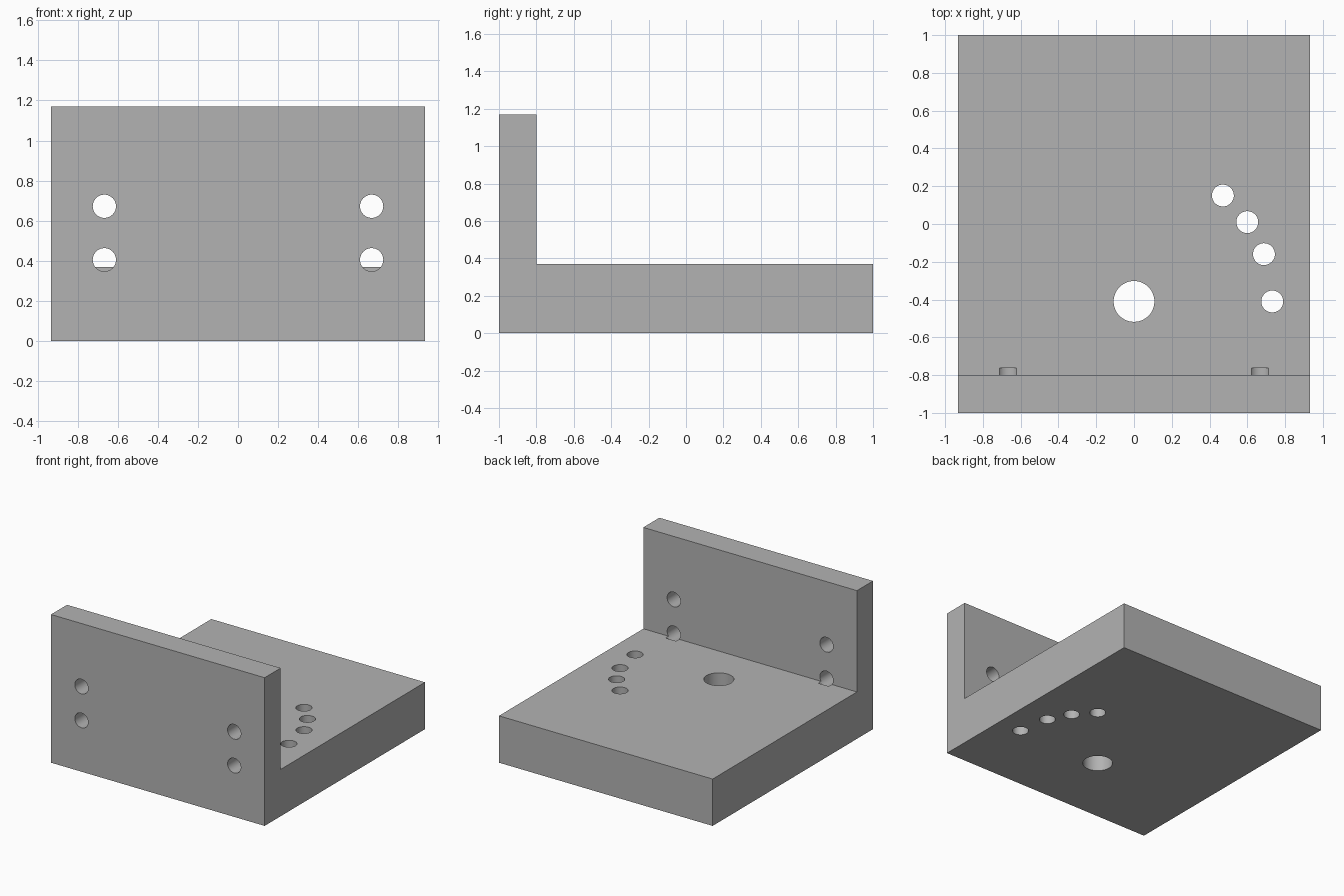
import bpy, bmesh
from math import radians, sin, cos
from mathutils import Matrix, Vector

if "Cube" in bpy.data.objects:
    bpy.data.objects.remove(bpy.data.objects["Cube"])

HALF_WIDTH = 0.933
BASE_TOP, WALL_TOP, WALL_BACK = 0.37, 1.17, -0.8
SMALL_R, PIVOT_R = 0.058, 0.108
PIVOT = Vector((0, -0.41, 0.2))

grey = bpy.data.materials.new("plain grey")
grey.use_nodes = True
colour = (0.45, 0.45, 0.45, 1)
grey.diffuse_color = colour
grey.node_tree.nodes["Principled BSDF"].inputs["Base Color"].default_value = colour


def make_object(name, bm):
    bmesh.ops.recalc_face_normals(bm, faces=bm.faces)
    mesh = bpy.data.meshes.new(name)
    bm.to_mesh(mesh)
    bm.free()
    mesh.materials.append(grey)
    obj = bpy.data.objects.new(name, mesh)
    bpy.context.collection.objects.link(obj)
    return obj


def add_drill(bm, centre, radius, depth, turn=0):
    matrix = Matrix.Translation(centre) @ Matrix.Rotation(radians(turn), 4, "X")
    bmesh.ops.create_cone(bm, cap_ends=True, segments=48, radius1=radius,
                          radius2=radius, depth=depth, matrix=matrix)


# L-shaped bracket: side profile extruded across the width
bm = bmesh.new()
profile = [(-1, 0), (1, 0), (1, BASE_TOP), (WALL_BACK, BASE_TOP),
           (WALL_BACK, WALL_TOP), (-1, WALL_TOP)]
side = bm.faces.new([bm.verts.new((-HALF_WIDTH, y, z)) for y, z in profile])
grown = bmesh.ops.extrude_face_region(bm, geom=[side])
bmesh.ops.translate(bm, vec=(2 * HALF_WIDTH, 0, 0),
                    verts=[v for v in grown["geom"] if isinstance(v, bmesh.types.BMVert)])
bracket = make_object("angle_bracket", bm)

# Drills: pivot hole, arc of adjustment holes, wall bolt holes nicking the base
bm = bmesh.new()
add_drill(bm, PIVOT, PIVOT_R, 1)
for angle in (0, 20, 35, 50):
    a = radians(angle)
    add_drill(bm, PIVOT + 0.732 * Vector((cos(a), sin(a), 0)), SMALL_R, 1)
drill_start, drill_end = -1.1, -0.763
for x in (-0.667, 0.667):
    for z in (0.405, 0.672):
        add_drill(bm, (x, (drill_start + drill_end) / 2, z), SMALL_R,
                  drill_end - drill_start, 90)
drills = make_object("hole_cutter", bm)
drills.hide_render = True

# Cut the holes
cut = bracket.modifiers.new("holes", "BOOLEAN")
cut.operation = "DIFFERENCE"
cut.solver = "EXACT"
cut.object = drills
bpy.ops.object.select_all(action="DESELECT")
bracket.select_set(True)
bpy.context.view_layer.objects.active = bracket
bpy.ops.object.modifier_apply(modifier=cut.name)
bpy.data.objects.remove(drills)
bpy.ops.object.shade_smooth_by_angle(angle=radians(30))
